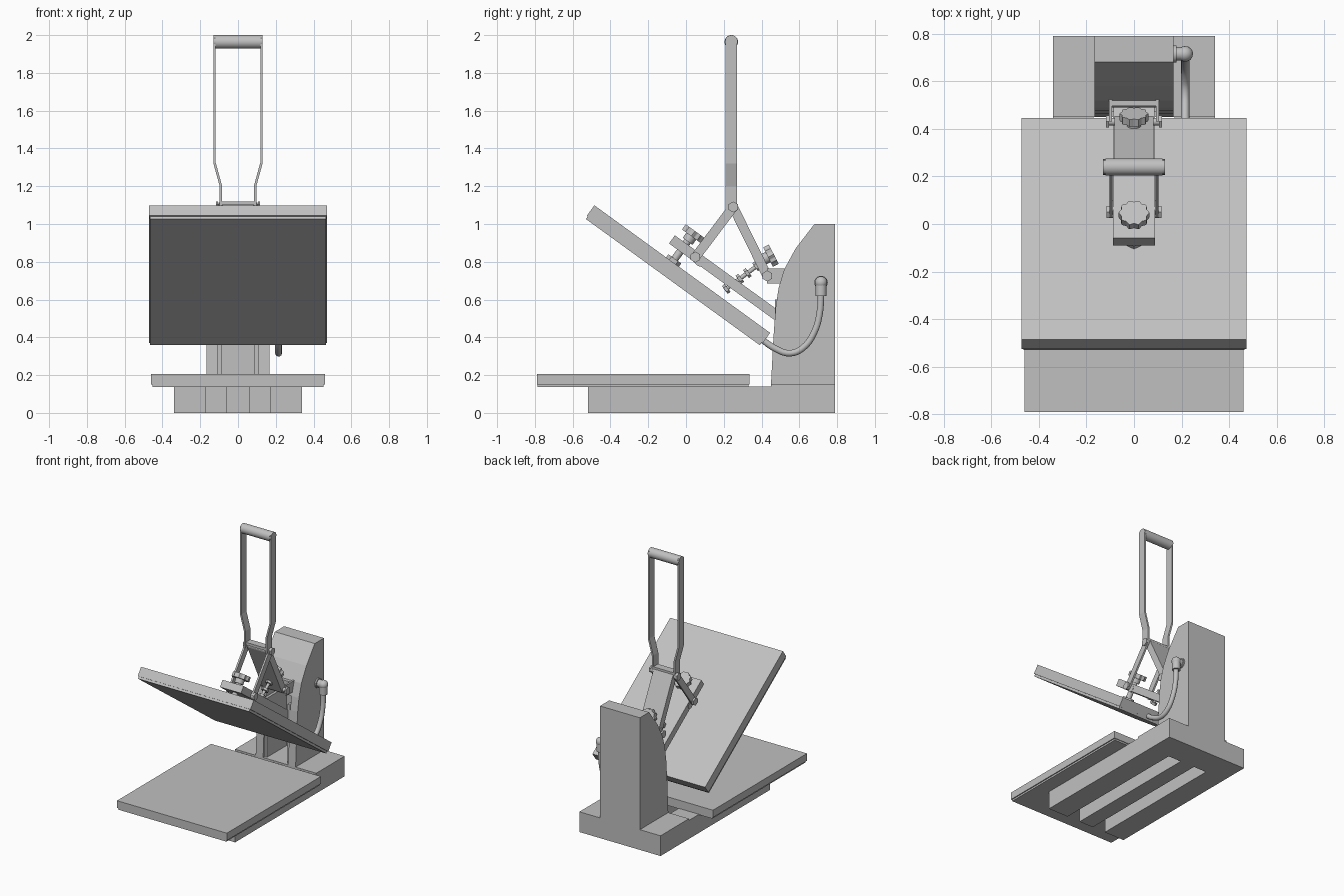
import bpy, bmesh, math
from mathutils import Vector

if "Cube" in bpy.data.objects:
    bpy.data.objects.remove(bpy.data.objects["Cube"])

grey = bpy.data.materials.new("light_grey_metal")
grey.diffuse_color = (0.53, 0.53, 0.53, 1)
grey.use_nodes = True
grey.node_tree.nodes["Principled BSDF"].inputs["Base Color"].default_value = grey.diffuse_color


def finish(name, bm, smooth=False):
    bmesh.ops.recalc_face_normals(bm, faces=bm.faces[:])
    me = bpy.data.meshes.new(name)
    bm.to_mesh(me)
    bm.free()
    me.materials.append(grey)
    ob = bpy.data.objects.new(name, me)
    bpy.context.collection.objects.link(ob)
    if smooth:
        bpy.context.view_layer.objects.active = ob
        ob.select_set(True)
        bpy.ops.object.shade_smooth_by_angle(angle=math.radians(35))
        ob.select_set(False)
    return ob


def prism(name, pts, axis_a, axis_b, mapper):
    """Extrude a 2D outline between two depths; mapper places each point."""
    bm = bmesh.new()
    a = [bm.verts.new(mapper(p, axis_a)) for p in pts]
    b = [bm.verts.new(mapper(p, axis_b)) for p in pts]
    bm.faces.new(a)
    bm.faces.new(b[::-1])
    for i in range(len(pts)):
        j = (i + 1) % len(pts)
        bm.faces.new((a[i], a[j], b[j], b[i]))
    return finish(name, bm)


def side(name, pts, x0, x1):
    return prism(name, pts, x0, x1, lambda p, d: (d, p[0], p[1]))


def box(name, x0, x1, y0, y1, z0, z1):
    return side(name, [(y0, z0), (y1, z0), (y1, z1), (y0, z1)], x0, x1)


def bar(name, p, q, w, x0, x1, rounded=True):
    """Flat link in the side plane from p to q, with rounded ends."""
    p, q = Vector(p), Vector(q)
    ang = math.atan2(q.y - p.y, q.x - p.x)
    n = 6 if rounded else 1
    pts = []
    for c, s in ((q, -math.pi / 2), (p, math.pi / 2)):
        for i in range(n + 1):
            t = ang + s + math.pi * i / n
            pts.append((c.x + w / 2 * math.cos(t), c.y + w / 2 * math.sin(t)))
    return side(name, pts, x0, x1)


def rod(name, p, q, r, sides=20, scallop=0):
    p, q = Vector(p), Vector(q)
    rot = (q - p).to_track_quat('Z', 'Y')
    bm = bmesh.new()
    bmesh.ops.create_cone(bm, cap_ends=True, segments=sides, radius1=r, radius2=r,
                          depth=(q - p).length)
    for v in bm.verts:
        if scallop:
            k = 1 + 0.07 * math.cos(scallop * math.atan2(v.co.y, v.co.x))
            v.co.x *= k
            v.co.y *= k
        v.co = rot @ v.co + (p + q) / 2
    return finish(name, bm, sides > 8)


def ball(name, c, r):
    bm = bmesh.new()
    bmesh.ops.create_uvsphere(bm, u_segments=16, v_segments=10, radius=r)
    bmesh.ops.translate(bm, verts=bm.verts[:], vec=c)
    return finish(name, bm, True)


# Base: rear block with three forward prongs
box("base_rear", -.34, .34, .58, .79, 0, .14)
box("base_left_prong", -.34, -.17, -.52, .58, 0, .14)
box("base_right_prong", .17, .34, -.52, .58, 0, .14)
box("base_centre_prong", -.06, .06, -.52, .58, 0, .14)
box("base_cover", -.34, .34, .45, .79, .138, .153)

# Lower platen
box("lower_platen", -.46, .46, -.79, .335, .15, .205)
box("lower_platen_underside", -.452, .452, -.785, .33, .137, .15)

# Column: two curved cheeks, back panel and curved upper front
front = [(.45, .15), (.463, .4), (.475, .56), (.49, .66), (.52, .76), (.58, .87), (.68, 1)]
cheek = front + [(.79, 1), (.79, .15)]
for s, tag in ((-1, "left"), (1, "right")):
    side(tag + "_column_cheek", cheek, s * .105, s * .167)
    box(tag + "_inner_plate", s * .085, s * .105, .47, .7, .15, .6)
side("column_core", front[3:] + [(.79, 1), (.79, .15), (.7, .15), (.7, .66)], -.105, .105)

# Upper platen, tilted: u runs backward-down, n is the plate normal
U = Vector((.809, -.587))
N = Vector((.587, .809))
P0 = Vector((-.535, 1.03))


def tilted(name, u0, u1, n0, n1, x0, x1):
    pts = [P0 + U * u + N * n for u, n in ((u0, n0), (u1, n0), (u1, n1), (u0, n1))]
    return side(name, pts, x0, x1)


tilted("upper_platen", 0, 1.15, .017, .085, -.472, .472)
tilted("heating_plate", .006, 1.144, 0, .017, -.465, .465)

# Swing arm above the platen, running into the column
A0, A1 = Vector((-.09, .897)), Vector((.62, .382))
side("swing_arm", [A0, A1, A1 + N * .053, A0 + N * .053], -.088, .088)


def at(c, d, t):
    v = Vector(c) + Vector(d) * t
    return (0, v.x, v.y)


# Pressure knob and its screw at the front of the arm
K = (.035, .945)
rod("pressure_screw", at(K, N, -.2), at(K, N, 0), .02)
rod("pressure_knob", at(K, N, -.012), at(K, N, .022), .06, 60, 10)
rod("pressure_knob_hub", at(K, N, -.045), at(K, N, -.012), .032)
rod("pressure_foot", at(K, N, -.205), at(K, N, -.185), .065, 6)
rod("pressure_foot_nut", at(K, N, -.185), at(K, N, -.16), .042, 6)

# Rear adjusting screw, nuts and knob
D = Vector((.8, .6))
R = (.445, .83)
rod("stop_screw", at(R, D, -.3), at(R, D, 0), .011, 12)
rod("stop_knob", at(R, (.89, .45), -.012), at(R, (.89, .45), .022), .056, 60, 10)
rod("stop_knob_hub", at(R, (.89, .45), -.04), at(R, (.89, .45), -.012), .03)
for i, t in enumerate((-.29, -.2, -.15, -.09)):
    rod("stop_nut_%d" % i, at(R, D, t - .009), at(R, D, t + .009), .026, 6)

# Toggle linkage
TOP, LOW, REAR = (.25, 1.09), (.05, .825), (.43, .725)
for s, tag in ((-1, "left"), (1, "right")):
    bar(tag + "_front_link", TOP, LOW, .05, s * .09, s * .104)
    bar(tag + "_rear_bracket", REAR, (.53, .725), .08, s * .092, s * .106, False)
    bar(tag + "_arm_lug", LOW, (.075, .80), .05, s * .078, s * .09)
bar("rear_link", TOP, REAR, .05, -.082, .082)
box("bracket_back", -.106, .106, .495, .53, .69, .76)
for tag, c, w in (("top", TOP, .105), ("front", LOW, .104), ("rear", REAR, .106)):
    rod(tag + "_pin", (-w, *c), (w, *c), .016)
    for s in (-1, 1):
        rod(tag + "_bolt_head", (s * w, *c), (s * (w + .012), *c), .029, 6)

# Handle: two bent flat straps and a round grip
outline = [(.085, 1.08), (.085, 1.205), (.118, 1.325), (.118, 1.985)]
outline += [(.13, 1.985), (.13, 1.32), (.097, 1.2), (.097, 1.08)]
for s, tag in ((-1, "left"), (1, "right")):
    prism(tag + "_handle_strap", [(s * x, z) for x, z in outline], .21, .27,
          lambda p, d: (p[0], d, p[1]))
    rod(tag + "_strap_end", (s * .118, .24, 1.967), (s * .13, .24, 1.967), .033)
rod("handle_grip", (-.12, .24, 1.964), (.12, .24, 1.964), .036, 28)
box("handle_cross_plate", -.085, .085, .215, .27, 1.1, 1.12)

# Power cable with its elbow fitting
cu = bpy.data.curves.new("power_cable_path", 'CURVE')
cu.dimensions = '3D'
cu.bevel_depth = .018
cu.bevel_resolution = 3
cu.resolution_u = 5
cu.use_fill_caps = True
path = [(.40, .39), (.47, .342), (.55, .316), (.62, .345), (.68, .43), (.708, .53), (.715, .64)]
sp = cu.splines.new('BEZIER')
sp.bezier_points.add(len(path) - 1)
for b, (y, z) in zip(sp.bezier_points, path):
    b.co = (.215, y, z)
    b.handle_left_type = b.handle_right_type = 'AUTO'
cu.materials.append(grey)
bpy.context.collection.objects.link(bpy.data.objects.new("power_cable", cu))
rod("cable_sleeve", (.215, .715, .62), (.215, .715, .69), .029)
ball("cable_elbow", (.215, .715, .69), .033)
rod("cable_elbow_stub", (.16, .715, .69), (.215, .715, .69), .028)
rod("cable_flange", (.165, .715, .69), (.178, .715, .69), .036)
